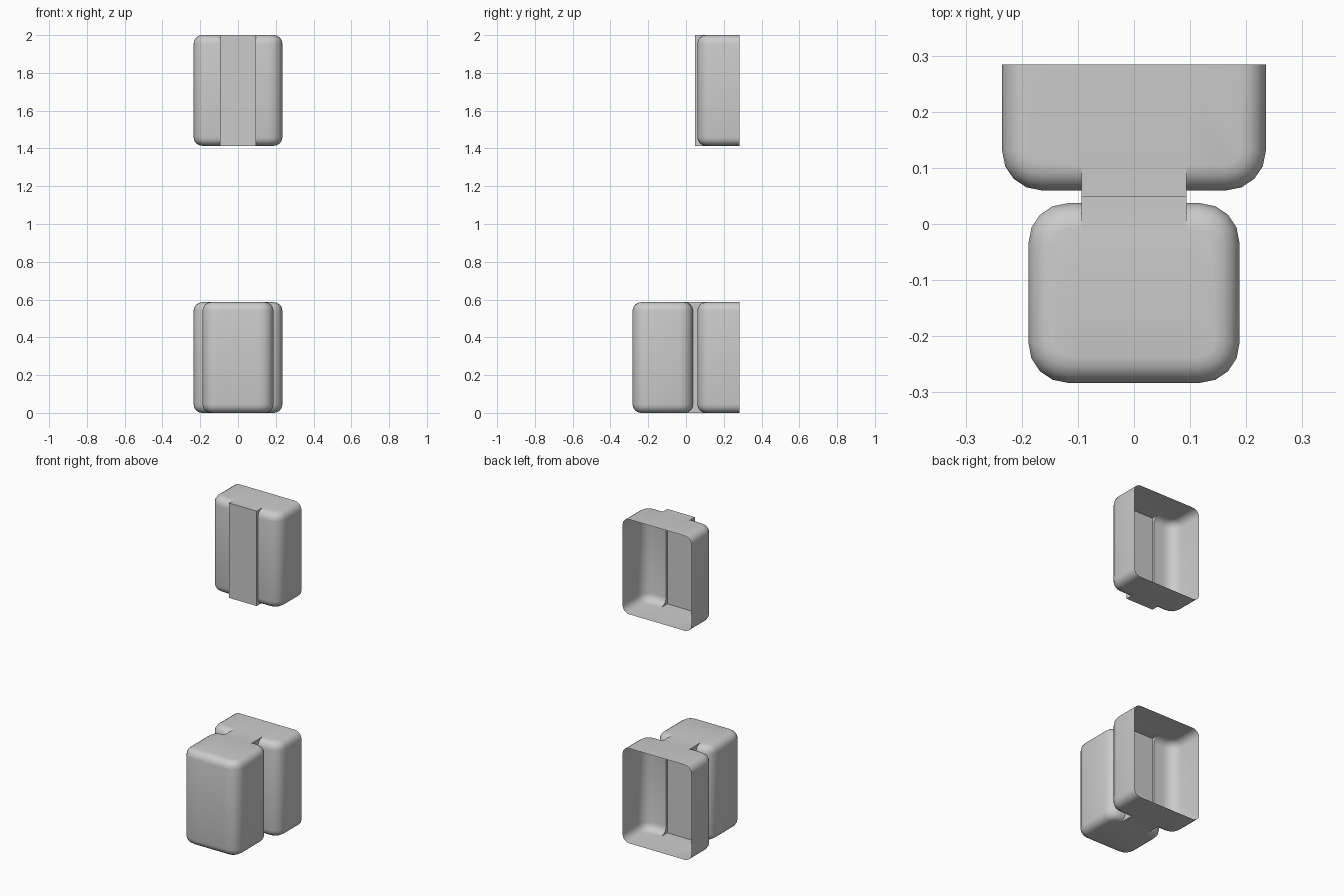
import bpy, bmesh

if "Cube" in bpy.data.objects:
    bpy.data.objects.remove(bpy.data.objects["Cube"])

TAB, TIP, HEIGHT = 0.094, 0.048, 0.586   # tab half width, tab front plane, part height
EPS = 1e-4


def cell(name, half_w, near, far, z0, open_end):
    """Rounded thin shell with a square, full-height tab on its 'near' side."""
    z1 = z0 + HEIGHT
    mid = (near + far) / 2
    s = 1 if near > far else -1
    bm = bmesh.new()
    bmesh.ops.create_cube(bm, size=1)
    for v in bm.verts:
        v.co.x *= 2 * half_w
        v.co.y = mid + v.co.y * abs(near - far)
        v.co.z = (v.co.z + 0.5) * HEIGHT + z0

    # Round the upright corners, then the top and bottom rims
    upright = [e for e in bm.edges if abs(e.verts[0].co.z - e.verts[1].co.z) > EPS]
    bmesh.ops.bevel(bm, geom=upright, offset=0.07, segments=4, profile=0.5, affect='EDGES')
    rims = [e for e in bm.edges if abs(e.verts[0].co.z - e.verts[1].co.z) < EPS]
    bmesh.ops.bevel(bm, geom=rims, offset=0.045, segments=4, profile=0.5, affect='EDGES')

    # Cut the mid plane and the slot for the tab
    for co, no in (((0, mid, 0), (0, 1, 0)), ((TAB, 0, 0), (1, 0, 0)), ((-TAB, 0, 0), (1, 0, 0))):
        bmesh.ops.bisect_plane(bm, geom=bm.verts[:] + bm.edges[:] + bm.faces[:],
                               dist=1e-6, plane_co=co, plane_no=no)
    drop = []
    for f in bm.faces:
        c = f.calc_center_median()
        near_half = s * (c.y - mid) > 0
        if (near_half and abs(c.x) < TAB) or (open_end and not near_half):
            drop.append(f)
    bmesh.ops.delete(bm, geom=drop, context='FACES')

    # Tab: side cheeks plus a strip over top, front and bottom
    section = [(v.co.y, v.co.z) for v in bm.verts
               if abs(v.co.x - TAB) < EPS and s * (v.co.y - mid) > -EPS]
    low = sorted([p for p in section if abs(p[1] - z0) < EPS], key=lambda p: s * p[0])
    high = sorted([p for p in section if abs(p[1] - z1) < EPS], key=lambda p: -s * p[0])
    curve = sorted([p for p in section if z0 + EPS < p[1] < z1 - EPS
                    and s * (p[0] - mid) > EPS], key=lambda p: p[1])
    corners = [(TIP, z0), (TIP, z1)]

    def face(points):
        bm.faces.new([bm.verts.new(p) for p in points])

    for x in (-TAB, TAB):
        face([(x, *p) for p in corners + [high[0]] + curve[::-1] + [low[-1]]])
    path = low + corners + high
    for a, b in zip(path, path[1:]):
        face([(-TAB, *a), (TAB, *a), (TAB, *b), (-TAB, *b)])

    bmesh.ops.remove_doubles(bm, verts=bm.verts[:], dist=1e-5)
    bmesh.ops.recalc_face_normals(bm, faces=bm.faces[:])
    mesh = bpy.data.meshes.new(name)
    bm.to_mesh(mesh)
    bm.free()
    obj = bpy.data.objects.new(name, mesh)
    bpy.context.collection.objects.link(obj)
    bpy.ops.object.select_all(action='DESELECT')
    obj.select_set(True)
    bpy.context.view_layer.objects.active = obj
    bpy.ops.object.shade_smooth_by_angle()


# Two open-backed half shells, and one closed block joined to the lower one
cell("upper_half_shell", 0.235, 0.06, 0.508, 2 - HEIGHT, True)
cell("lower_half_shell", 0.235, 0.06, 0.508, 0, True)
cell("front_block", 0.188, 0.037, -0.283, 0, False)
